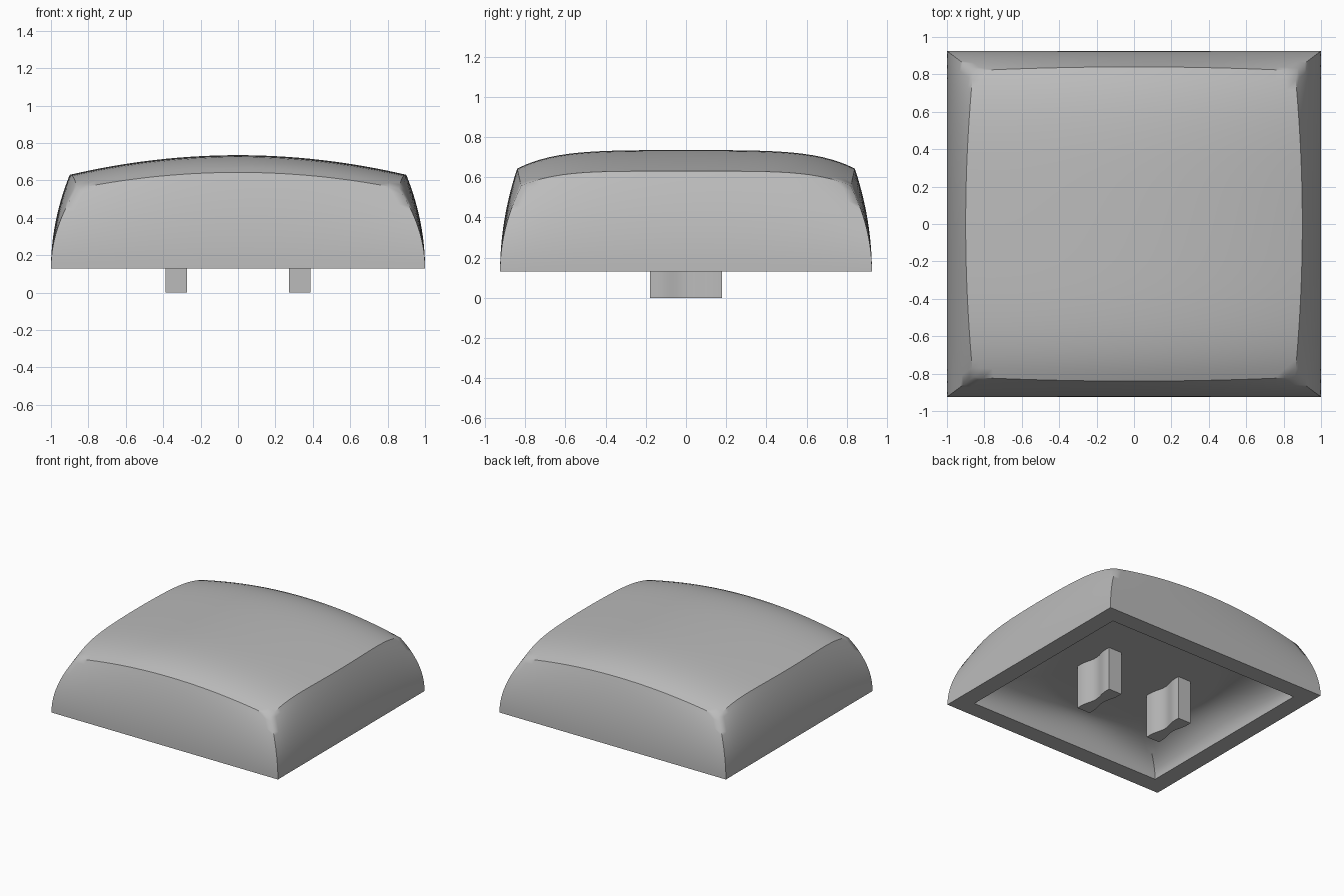
import bpy, bmesh, math

cube = bpy.data.objects.get("Cube")
if cube:
    bpy.data.objects.remove(cube, do_unlink=True)

gray = bpy.data.materials.new("plain_gray")
gray.use_nodes = True
gray.diffuse_color = (0.5, 0.5, 0.5, 1)
gray.node_tree.nodes["Principled BSDF"].inputs["Base Color"].default_value = (0.5, 0.5, 0.5, 1)

HX, HY, BASE = 1.0, 0.925, 0.13   # outer half sizes and rim height
RIM, CEILING, DISH = 0.14, 0.35, 0.62
N = 32                            # segments per side


def finish(bm, name, soft=lambda p: False):
    """Smooth the faces, keep hard edges sharp, and make the object."""
    bmesh.ops.recalc_face_normals(bm, faces=bm.faces)
    for f in bm.faces:
        f.smooth = True
    for e in bm.edges:
        mid = (e.verts[0].co + e.verts[1].co) / 2
        e.smooth = e.calc_face_angle(0) < math.radians(32) or soft(mid)
    mesh = bpy.data.meshes.new(name)
    bm.to_mesh(mesh)
    bm.free()
    mesh.materials.append(gray)
    obj = bpy.data.objects.new(name, mesh)
    bpy.context.collection.objects.link(obj)
    return obj


def bridge(bm, a, b):
    for i in range(len(a)):
        j = (i + 1) % len(a)
        bm.faces.new((a[i], a[j], b[j], b[i]))


def crown(u, v):
    """Point on the domed top for u, v in -1..1."""
    x = u * (0.9 - 0.04 * v * v)
    y = v * (0.84 - 0.02 * u * u)
    drop_y = 0.012 * (y / 0.84) ** 2 + 0.08 * abs(y / 0.84) ** 5
    return x, y, 0.735 - 0.105 * (x / 0.9) ** 2 - drop_y


def build_cap():
    bm = bmesh.new()
    # domed top
    at = lambda i: 2 * i / N - 1
    grid = [[bm.verts.new(crown(at(i), at(j))) for j in range(N + 1)] for i in range(N + 1)]
    for i in range(N):
        for j in range(N):
            bm.faces.new((grid[i][j], grid[i + 1][j], grid[i + 1][j + 1], grid[i][j + 1]))
    border = ([(i, 0) for i in range(N)] + [(N, j) for j in range(N)]
              + [(N - i, N) for i in range(N)] + [(0, N - j) for j in range(N)])
    square = [(at(i), at(j)) for i, j in border]
    ring = [grid[i][j] for i, j in border]
    edge = [v.co.copy() for v in ring]

    # bowed outer walls, from the top edge down to the rim
    steps = 14
    for k in range(steps - 1, -1, -1):
        t = k / steps
        lower = []
        for (u, v), p in zip(square, edge):
            x = u * HX + (p.x - u * HX) * t * t
            y = v * HY + (p.y - v * HY) * t * t
            lower.append(bm.verts.new((x, y, BASE + (p.z - BASE) * t)))
        bridge(bm, ring, lower)
        ring = lower

    # flat rim, then the hollow curving from a rectangle into a round ceiling
    for k in range(steps + 1):
        a = k / steps * math.pi / 2
        w, z = 1 - math.cos(a), BASE + (CEILING - BASE) * math.sin(a)
        inner = []
        for u, v in square:
            r = math.hypot(u, v)
            x = u * (HX - RIM) * (1 - w) + DISH * u / r * w
            y = v * (HY - RIM) * (1 - w) + DISH * v / r * w
            inner.append(bm.verts.new((x, y, z)))
        bridge(bm, ring, inner)
        ring = inner
    bm.faces.new(ring)
    return finish(bm, "cap_shell",
                  lambda p: p.z > 0.47 and abs(p.x) > 0.78 and abs(p.y) > 0.75)


def build_prong(name, cx):
    """Mounting prong with hollowed sides."""
    bm = bmesh.new()
    ys = [0.18 * (i / 8 - 1) for i in range(17)]
    half = lambda y: 0.034 + 0.024 * (1 - math.cos(math.pi * min(1, abs(y) / 0.14))) / 2
    outline = [(half(y), y) for y in ys] + [(-half(y), y) for y in reversed(ys)]
    low, high = ([bm.verts.new((cx + x, y, z)) for x, y in outline] for z in (0, CEILING + 0.02))
    bridge(bm, low, high)
    bm.faces.new(low)
    bm.faces.new(high)
    return finish(bm, name)


build_cap()
for side, sign in (("left", 1), ("right", -1)):
    build_prong(side + "_prong", sign * 0.33)
